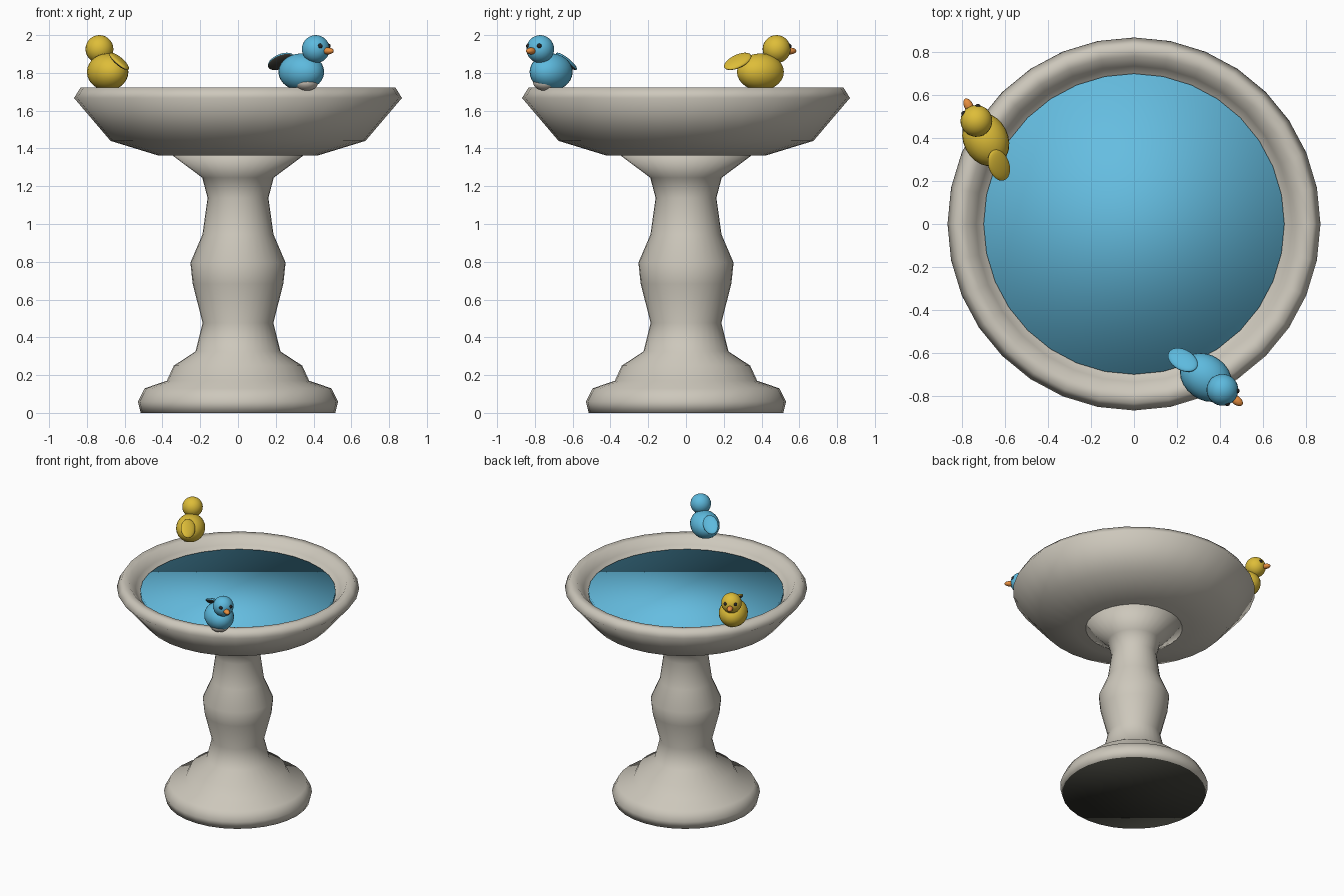
import bpy, bmesh, math
from mathutils import Matrix, Vector

if "Cube" in bpy.data.objects:
    bpy.data.objects.remove(bpy.data.objects["Cube"])


def material(name, rgb):
    m = bpy.data.materials.new(name)
    m.use_nodes = True
    m.diffuse_color = (*rgb, 1)
    m.node_tree.nodes["Principled BSDF"].inputs["Base Color"].default_value = (*rgb, 1)
    return m


STONE = material("stone", (0.61, 0.575, 0.50))
WATER = material("water_blue", (0.13, 0.51, 0.75))
BLUE = material("feather_blue", (0.11, 0.49, 0.73))
YELLOW = material("feather_yellow", (0.73, 0.51, 0.04))
ORANGE = material("beak_orange", (0.80, 0.27, 0.05))
BLACK = material("eye_black", (0.02, 0.02, 0.02))
DARK = material("underside_dark", (0.05, 0.05, 0.04))
PALE = material("belly_pale", (0.60, 0.55, 0.48))


def finish(name, bm, mat):
    bmesh.ops.recalc_face_normals(bm, faces=bm.faces)
    for f in bm.faces:
        f.smooth = True
    mesh = bpy.data.meshes.new(name)
    bm.to_mesh(mesh)
    bm.free()
    mesh.materials.append(mat)
    obj = bpy.data.objects.new(name, mesh)
    bpy.context.collection.objects.link(obj)
    return obj


def darken_below(obj, height):
    """Give faces centred below a local height the dark underside colour."""
    obj.data.materials.append(DARK)
    for p in obj.data.polygons:
        if p.center.z < height:
            p.material_index = 1


def lathe(name, profile, mat, sides=32):
    """Turn (radius, height) points around z and cap both ends."""
    bm = bmesh.new()
    rings = []
    for r, z in profile:
        angles = [2 * math.pi * i / sides for i in range(sides)]
        rings.append([bm.verts.new((r * math.cos(a), r * math.sin(a), z)) for a in angles])
    for low, high in zip(rings, rings[1:]):
        for i in range(sides):
            j = (i + 1) % sides
            bm.faces.new((low[i], low[j], high[j], high[i]))
    bm.faces.new(rings[0])
    bm.faces.new(rings[-1])
    return finish(name, bm, mat)


def ball(name, mat, frame, centre, radii, pitch=0, roll=0):
    """Ellipsoid placed in a bird's own frame (x forward, y left)."""
    bm = bmesh.new()
    bmesh.ops.create_uvsphere(bm, u_segments=24, v_segments=14, radius=1)
    bm.transform(Matrix.Diagonal((*radii, 1)))
    obj = finish(name, bm, mat)
    obj.matrix_world = (frame @ Matrix.Translation(centre)
                        @ Matrix.Rotation(math.radians(pitch), 4, "Y")
                        @ Matrix.Rotation(math.radians(roll), 4, "X"))
    return obj


def bird(prefix, x, y, z, heading, mat, tail_roll):
    frame = Matrix.Translation((x, y, z)) @ Matrix.Rotation(math.radians(heading), 4, "Z")
    head = Vector((0.096, 0, 0.121))
    ball(prefix + "_body", mat, frame, (0, 0, 0), (0.13, 0.104, 0.098))
    ball(prefix + "_head", mat, frame, head, (0.074, 0.074, 0.074))
    # Paddle tail slopes down towards the rear, twisted to one side
    tail = ball(prefix + "_tail", mat, frame, (-0.135, 0, 0.056), (0.083, 0.054, 0.018),
                -28, tail_roll)
    darken_below(tail, -0.003)
    for side, sign in (("left", 1), ("right", -1)):
        ball(f"{prefix}_{side}_eye", BLACK, frame, head + Vector((0.056, sign * 0.036, 0.016)),
             (0.013, 0.013, 0.013))
    ball(prefix + "_beak", ORANGE, frame, head + Vector((0.08, 0, -0.01)), (0.036, 0.021, 0.018))
    return frame


# Turned pedestal with a dark foot underside
pedestal = lathe("pedestal", [
    (0.515, 0), (0.53, 0.06), (0.494, 0.13), (0.377, 0.17), (0.34, 0.25), (0.225, 0.325),
    (0.187, 0.476), (0.24, 0.683), (0.252, 0.795), (0.188, 0.945), (0.161, 1.138),
    (0.189, 1.245), (0.35, 1.365)], STONE)
darken_below(pedestal, 0.01)

# Basin with a rounded rim and hollow inside
lathe("basin", [
    (0.42, 1.362), (0.675, 1.44), (0.868, 1.667), (0.834, 1.722), (0.78, 1.717),
    (0.735, 1.665), (0.70, 1.62), (0.55, 1.58)], STONE)

# Pool of water
lathe("water", [(0.70, 1.61), (0.70, 1.645)], WATER)

# Birds perched on the rim
blue_frame = bird("blue_bird", 0.335, -0.714, 1.805, -37, BLUE, -25)
bird("yellow_bird", -0.69, 0.394, 1.805, 117, YELLOW, 25)

# Small pale belly under the blue bird
ball("blue_bird_belly", PALE, blue_frame, (0.04, -0.01, -0.056), (0.064, 0.064, 0.044))
